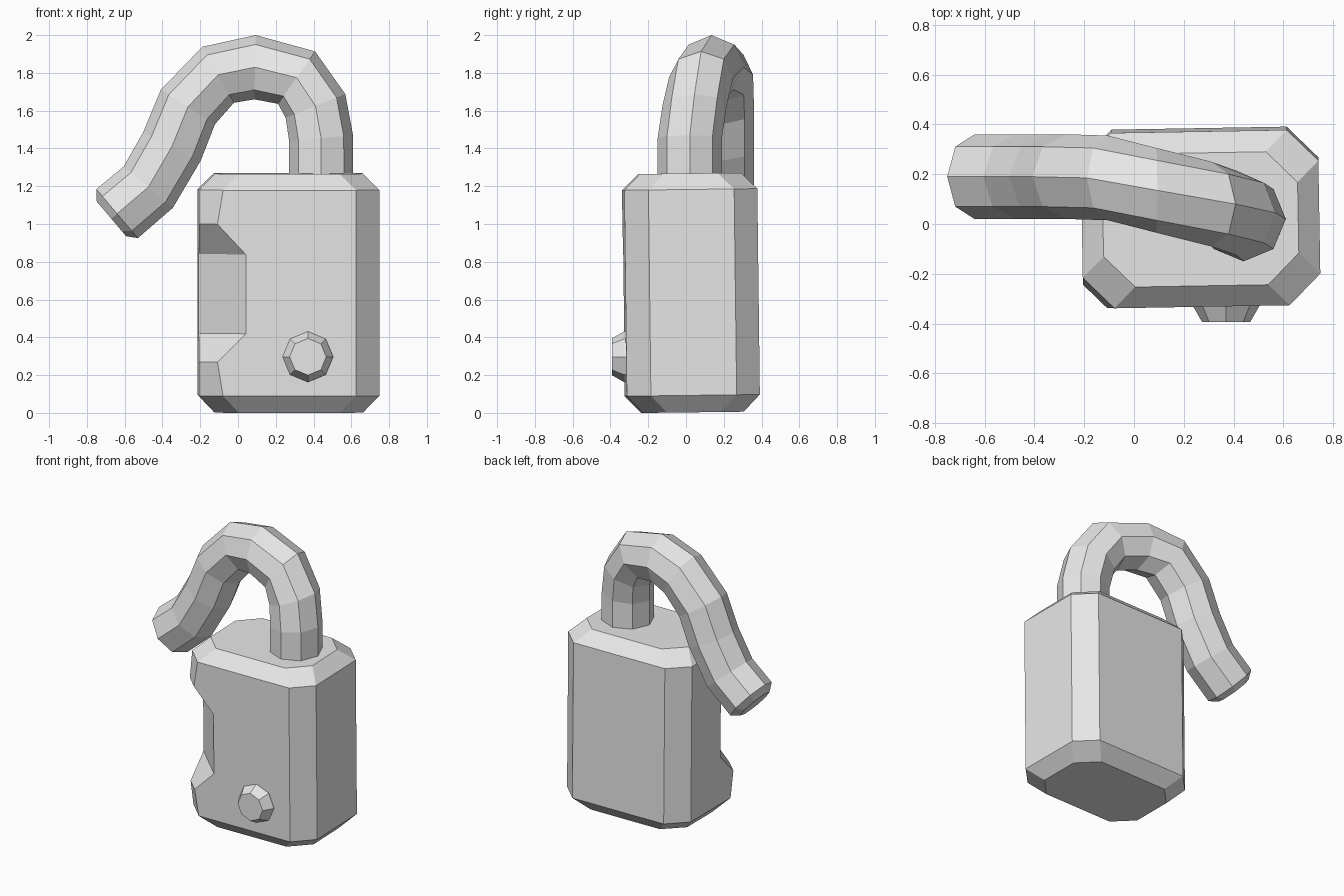
import bpy, bmesh, math
from mathutils import Vector, Matrix

if "Cube" in bpy.data.objects:
    bpy.data.objects.remove(bpy.data.objects["Cube"])

metal = bpy.data.materials.new("plain grey metal")
metal.use_nodes = True
GREY = (0.8, 0.8, 0.8, 1)
metal.diffuse_color = GREY
metal.node_tree.nodes["Principled BSDF"].inputs["Base Color"].default_value = GREY


def loft(name, rings):
    """Join equal-sized rings of points into a capped, flat-shaded solid."""
    bm = bmesh.new()
    loops = [[bm.verts.new(p) for p in ring] for ring in rings]
    n = len(loops[0])
    for a, b in zip(loops, loops[1:]):
        for i in range(n):
            j = (i + 1) % n
            bm.faces.new((a[i], a[j], b[j], b[i]))
    bm.faces.new(loops[0][::-1])
    bm.faces.new(loops[-1])
    bmesh.ops.recalc_face_normals(bm, faces=bm.faces)
    # merge flat neighbouring strips into single panels
    bmesh.ops.dissolve_limit(bm, angle_limit=math.radians(0.5),
                             verts=bm.verts, edges=bm.edges)
    mesh = bpy.data.meshes.new(name)
    bm.to_mesh(mesh)
    bm.free()
    mesh.materials.append(metal)
    obj = bpy.data.objects.new(name, mesh)
    bpy.context.collection.objects.link(obj)
    return obj


# Body: chamfered box, with a notch where the front corner chamfer deepens
HALF_X, HALF_Y, CHAMFER, RIM = 0.477, 0.352, 0.125, 0.085


def body_ring(z, inset, notch):
    points = []
    for sx, sy in ((-1, -1), (1, -1), (1, 1), (-1, 1)):
        x, y = sx * (HALF_X - inset), sy * (HALF_Y - inset)
        c = notch if (sx, sy) == (-1, -1) else CHAMFER
        pair = [(x, y - sy * c, z), (x - sx * c, y, z)]
        points += pair if sx == sy else pair[::-1]
    return points


levels = [(0, RIM, CHAMFER), (0.09, 0, CHAMFER), (0.27, 0, 0.095), (0.42, 0, 0.245),
          (0.84, 0, 0.245), (1.0, 0, 0.095), (1.18, 0, CHAMFER), (1.265, RIM, CHAMFER)]
body = loft("lock_body", [body_ring(*level) for level in levels])
body.location = (0.267, 0.034, 0.003)
body.rotation_euler = (math.radians(0.7), 0, math.radians(1.0))


# Knob: low octagonal stud on the front
def octagon(radius, y):
    turn = [math.tau * i / 8 for i in range(8)]
    return [(0.37 + radius * math.cos(a), y, 0.297 + radius * math.sin(a)) for a in turn]


loft("front_knob", [octagon(0.134, -0.27), octagon(0.134, -0.328), octagon(0.097, -0.393)])

# Shackle: octagonal tube swept along a bent path
path = [Vector(p) for p in (
    (0.44, 0.02, 1.15), (0.44, 0.02, 1.455), (0.41, 0.045, 1.625), (0.31, 0.08, 1.775),
    (0.09, 0.135, 1.83), (-0.105, 0.185, 1.79), (-0.265, 0.19, 1.62),
    (-0.35, 0.19, 1.41), (-0.475, 0.19, 1.195), (-0.64, 0.19, 1.055))]
RADIUS = 0.17


def tube_ring(centre, out, radius):
    side = Vector((0, 1, 0))
    return [centre + radius * (math.cos(a) * out + math.sin(a) * side)
            for a in (math.tau * i / 8 for i in range(8))]


def outward(before, after):
    t = after - before
    return Vector((t.z, 0, -t.x)).normalized()


rings = []
for i, centre in enumerate(path):
    ahead = path[min(i + 1, len(path) - 1)]
    behind = path[max(i - 1, 0)]
    unit_in = (centre - behind).normalized()
    unit_out = (ahead - centre).normalized()
    out = outward(-unit_in, unit_out)
    rings.append(tube_ring(centre, out, RADIUS))
# bevelled free end
tip = path[-1] + Vector((-0.03, 0, -0.028))
rings.append(tube_ring(tip, outward(path[-2], path[-1]), 0.12))
loft("shackle", rings)
